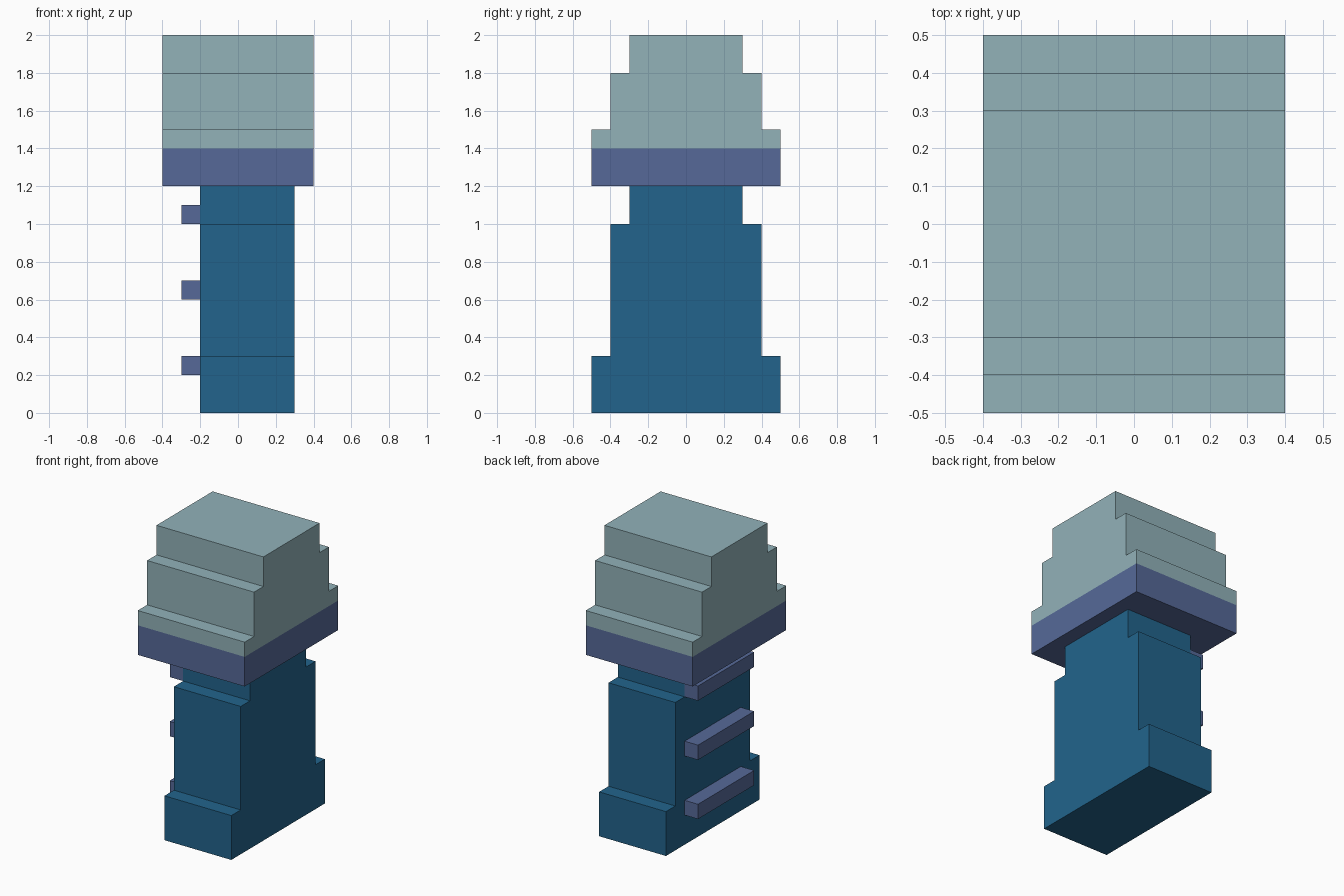
import bpy
import bmesh

cube = bpy.data.objects.get("Cube")
if cube:
    bpy.data.objects.remove(cube, do_unlink=True)


def make_material(name, rgb):
    mat = bpy.data.materials.new(name)
    mat.use_nodes = True
    color = (*rgb, 1.0)
    mat.diffuse_color = color
    mat.node_tree.nodes["Principled BSDF"].inputs["Base Color"].default_value = color
    return mat


deep_blue = make_material("deep blue", (0.016, 0.127, 0.262))
slate_blue = make_material("slate blue", (0.093, 0.141, 0.314))
pale_teal = make_material("pale teal", (0.287, 0.445, 0.485))


def extrude_profile(name, half_profile, x0, x1, mat):
    """Mirror a (y, z) half outline across y = 0 and extrude it from x0 to x1."""
    outline = half_profile + [(-y, z) for y, z in reversed(half_profile)]
    bm = bmesh.new()
    face = bm.faces.new([bm.verts.new((x0, y, z)) for y, z in outline])
    result = bmesh.ops.extrude_face_region(bm, geom=[face])
    moved = [v for v in result["geom"] if isinstance(v, bmesh.types.BMVert)]
    bmesh.ops.translate(bm, verts=moved, vec=(x1 - x0, 0, 0))
    bmesh.ops.recalc_face_normals(bm, faces=bm.faces)
    mesh = bpy.data.meshes.new(name)
    bm.to_mesh(mesh)
    bm.free()
    mesh.materials.append(mat)
    obj = bpy.data.objects.new(name, mesh)
    bpy.context.collection.objects.link(obj)
    return obj


def stepped(levels):
    """Turn (half width, bottom, top) levels into a stepped half outline."""
    return [p for w, z0, z1 in levels for p in ((w, z0), (w, z1))]


# Stepped column
extrude_profile("column", stepped([(0.5, 0, 0.3), (0.4, 0.3, 1.0), (0.3, 1.0, 1.2)]),
                -0.2, 0.3, deep_blue)

# Band under the cap
extrude_profile("cap_band", stepped([(0.5, 1.2, 1.4)]), -0.4, 0.4, slate_blue)

# Stepped cap
extrude_profile("cap", stepped([(0.5, 1.4, 1.5), (0.4, 1.5, 1.8), (0.3, 1.8, 2.0)]),
                -0.4, 0.4, pale_teal)

# Rungs on the right side of the column
for label, z in (("lower", 0.2), ("middle", 0.6), ("upper", 1.0)):
    extrude_profile(label + "_rung", stepped([(0.3, z, z + 0.1)]), -0.3, -0.2, slate_blue)
